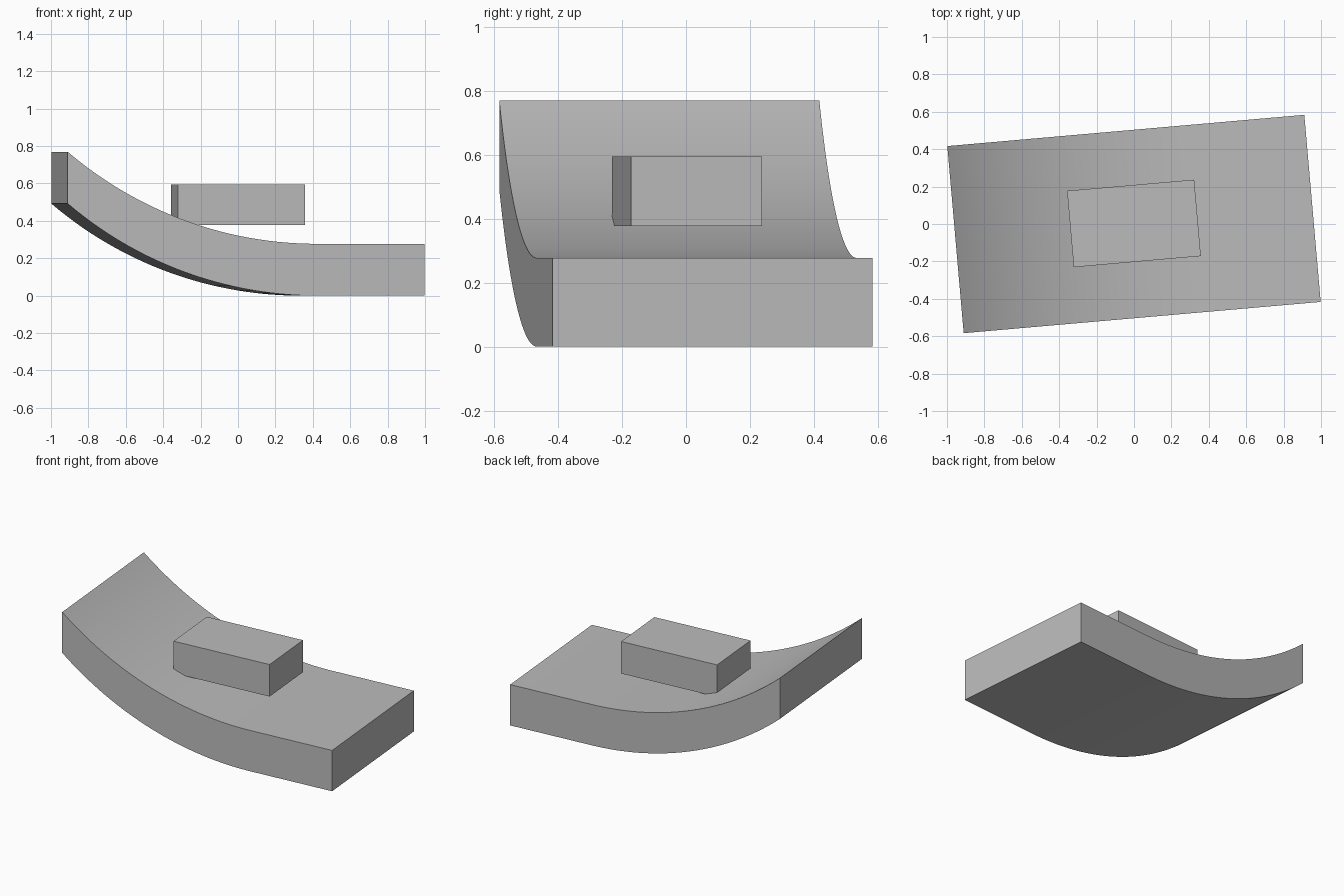
import bpy
import bmesh
from math import radians, sqrt
from mathutils import Matrix

old = bpy.data.objects.get("Cube")
if old:
    bpy.data.objects.remove(old, do_unlink=True)

grey = bpy.data.materials.new("plain grey")
grey.use_nodes = True
colour = (0.5, 0.5, 0.5, 1)
grey.diffuse_color = colour
grey.node_tree.nodes["Principled BSDF"].inputs["Base Color"].default_value = colour

TURN = Matrix.Rotation(radians(5), 4, "Z")
HALF_LENGTH, HALF_WIDTH = 0.958, 0.502
THICK, RISE, BEND_START, STEPS = 0.277, 0.492, 0.38, 32


def finish(name, bm):
    bmesh.ops.recalc_face_normals(bm, faces=bm.faces)
    bm.transform(TURN)
    mesh = bpy.data.meshes.new(name)
    bm.to_mesh(mesh)
    bm.free()
    mesh.materials.append(grey)
    obj = bpy.data.objects.new(name, mesh)
    bpy.context.collection.objects.link(obj)
    return obj


# Curved slab: flat at the left end, sweeping up in an arc to the right end
run = HALF_LENGTH + BEND_START
radius = (run ** 2 + RISE ** 2) / (2 * RISE)
path = [(HALF_LENGTH, 0)]
for i in range(STEPS + 1):
    d = run * i / STEPS
    path.append((BEND_START - d, radius - sqrt(radius ** 2 - d ** 2)))
profile = path + [(x, z + THICK) for x, z in reversed(path)]

bm = bmesh.new()
side = bm.faces.new([bm.verts.new((x, -HALF_WIDTH, z)) for x, z in profile])
sweep = bmesh.ops.extrude_face_region(bm, geom=[side], use_keep_orig=True)
moved = [v for v in sweep["geom"] if isinstance(v, bmesh.types.BMVert)]
bmesh.ops.translate(bm, verts=moved, vec=(0, 2 * HALF_WIDTH, 0))
slab = finish("curved_slab", bm)
bpy.context.view_layer.objects.active = slab
slab.select_set(True)
bpy.ops.object.shade_smooth_by_angle(angle=radians(30))
slab.select_set(False)

# Block sitting above the slab, one lower edge sunk into the curve
bm = bmesh.new()
bmesh.ops.create_cube(bm, size=1)
bm.transform(Matrix.Translation((0, 0.003, 0.486)) @ Matrix.Diagonal((0.682, 0.41, 0.217, 1)))
finish("block", bm)
